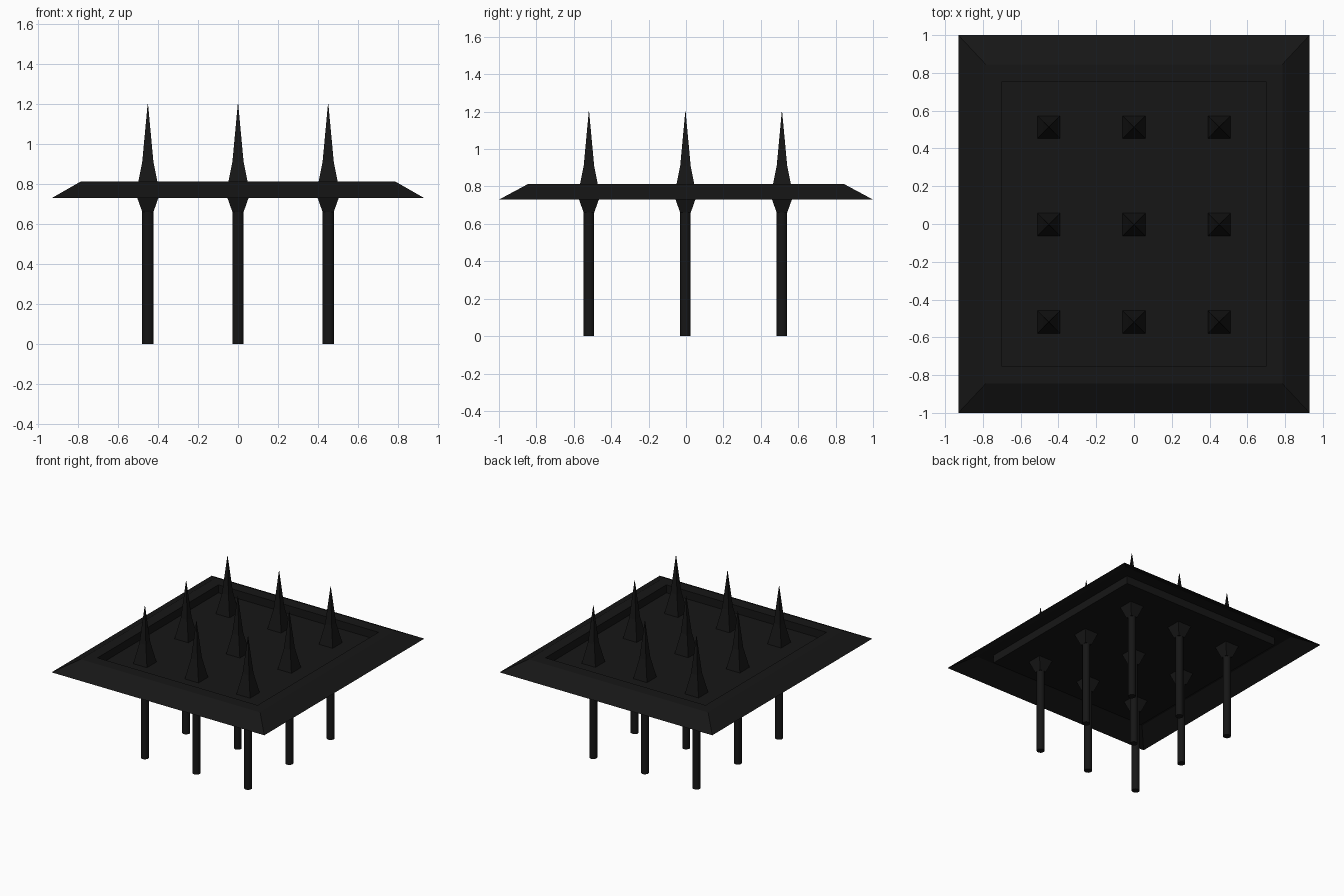
import bpy, bmesh, math

if "Cube" in bpy.data.objects:
    bpy.data.objects.remove(bpy.data.objects["Cube"])

mat = bpy.data.materials.new("dark_metal")
mat.diffuse_color = (0.008, 0.008, 0.008, 1)
mat.use_nodes = True
mat.node_tree.nodes["Principled BSDF"].inputs["Base Color"].default_value = mat.diffuse_color


def finish(name, bm):
    mesh = bpy.data.meshes.new(name)
    bm.to_mesh(mesh)
    bm.free()
    mesh.materials.append(mat)
    obj = bpy.data.objects.new(name, mesh)
    bpy.context.collection.objects.link(obj)
    return obj


def loft(name, rings, sides=4, loc=(0, 0), cap_start=False, cap_end=False, smooth=False):
    """Skin a stack of (half_x, half_y, z) rings; four sides give rectangles."""
    bm = bmesh.new()
    k = math.sqrt(2) if sides == 4 else 1
    loops = []
    for hx, hy, z in rings:
        loop = []
        for i in range(sides):
            a = 2 * math.pi * (i + 0.5) / sides
            loop.append(bm.verts.new((loc[0] + k * hx * math.cos(a),
                                      loc[1] + k * hy * math.sin(a), z)))
        loops.append(loop)
    for lo, hi in zip(loops, loops[1:]):
        for i in range(sides):
            j = (i + 1) % sides
            f = bm.faces.new((lo[i], lo[j], hi[j], hi[i]))
            f.smooth = smooth
    if cap_start:
        bm.faces.new(loops[0][::-1])
    if cap_end:
        bm.faces.new(loops[-1])
    return finish(name, bm)


# Pressed tray: sloped skirt, flat rim, sunken floor
FLOOR = 0.75
loft("tray", [(0.93, 1.0, 0.73), (0.785, 0.845, 0.813),
              (0.70, 0.755, 0.813), (0.70, 0.755, FLOOR)], cap_end=True)

# Three by three grid of spikes, each with a flared collar and a round post
for row, y in enumerate((-0.519, -0.003, 0.513)):
    for col, x in enumerate((-0.451, 0, 0.451)):
        tag = f"_{row}_{col}"
        loft("spike" + tag, [(0.06, 0.06, FLOOR), (0.028, 0.028, 0.91),
                             (0.001, 0.001, 1.2)], loc=(x, y), cap_end=True)
        loft("collar" + tag, [(0.028, 0.028, 0.66), (0.06, 0.06, FLOOR)],
             loc=(x, y), cap_start=True)
        loft("post" + tag, [(0.029, 0.029, 0), (0.029, 0.029, 0.67)], sides=12,
             loc=(x, y), cap_start=True, smooth=True)
